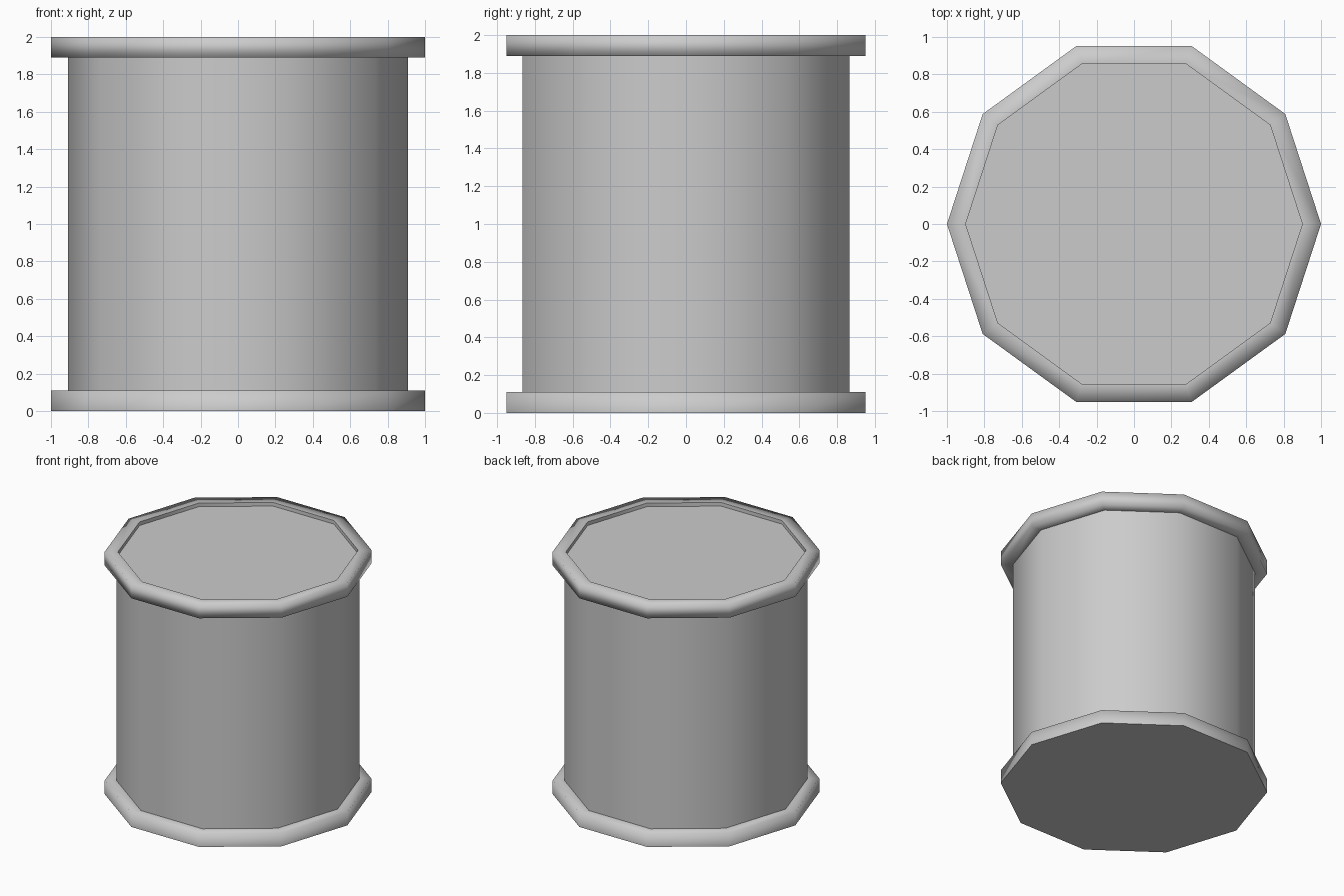
import bpy, bmesh
from math import cos, sin, pi

if "Cube" in bpy.data.objects:
    bpy.data.objects.remove(bpy.data.objects["Cube"])

SIDES = 10


def lathe(name, profile, cap_start=False, cap_end=False, sharp=()):
    """Sweep an (r, z) profile around z with ten sides; sharp = hard profile rings."""
    bm = bmesh.new()
    rings = [[bm.verts.new((r * cos(2 * pi * i / SIDES), r * sin(2 * pi * i / SIDES), z))
              for i in range(SIDES)] for r, z in profile]
    for a, b in zip(rings, rings[1:]):
        for i in range(SIDES):
            j = (i + 1) % SIDES
            bm.faces.new((a[i], a[j], b[j], b[i])).smooth = True
    if cap_start:
        bm.faces.new(rings[0][::-1])
    if cap_end:
        bm.faces.new(rings[-1])
    for k in sharp:
        for i in range(SIDES):
            bm.edges.get((rings[k][i], rings[k][(i + 1) % SIDES])).smooth = False
    mesh = bpy.data.meshes.new(name)
    bm.to_mesh(mesh)
    bm.free()
    obj = bpy.data.objects.new(name, mesh)
    bpy.context.collection.objects.link(obj)
    return obj


# Bottom flange, hard underside edge
lathe("bottom_flange", [(1, 0), (1, 0.11), (0.9, 0.11)], cap_start=True, sharp=(0,))

# Drum body
lathe("drum_body", [(0.91, 0.11), (0.91, 1.89)])

# Top flange with a shallow recessed lid
lathe("top_flange", [(0.9, 1.89), (1, 1.89), (1, 2), (0.9, 2), (0.9, 1.97)],
      cap_end=True, sharp=(3, 4))
